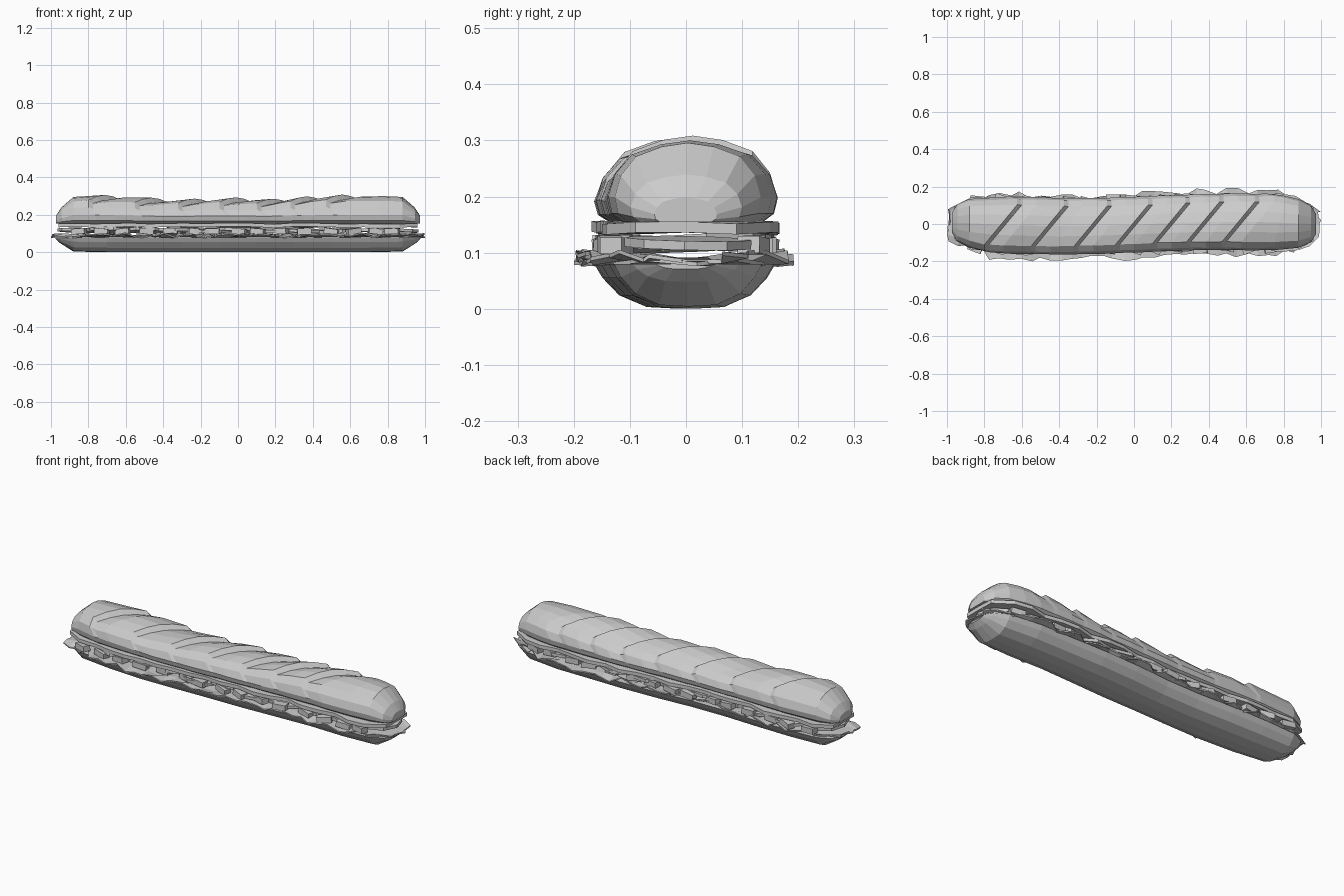
import bpy, bmesh, math, random
from mathutils import Matrix

if "Cube" in bpy.data.objects:
    bpy.data.objects.remove(bpy.data.objects["Cube"])

random.seed(4)


def finish(bm, name):
    bmesh.ops.recalc_face_normals(bm, faces=bm.faces)
    mesh = bpy.data.meshes.new(name)
    bm.to_mesh(mesh)
    bm.free()
    ob = bpy.data.objects.new(name, mesh)
    bpy.context.collection.objects.link(ob)
    return ob


def loft(rings, name):
    """Closed skin over equal-length rings of points, with end caps."""
    bm = bmesh.new()
    vs = [[bm.verts.new(p) for p in r] for r in rings]
    n = len(vs[0])
    for a, b in zip(vs, vs[1:]):
        for i in range(n):
            j = (i + 1) % n
            bm.faces.new((a[i], a[j], b[j], b[i]))
    bm.faces.new(vs[0])
    bm.faces.new(vs[-1])
    return finish(bm, name)


def sway(x):
    return 0.012 * math.sin(3.6 * x - 0.3)


def lerp(x, table):
    for (x0, v0), (x1, v1) in zip(table, table[1:]):
        if x <= x1:
            return v0 + (v1 - v0) * max(0, (x - x0) / (x1 - x0))
    return table[-1][1]


# bottom bread half: boat-shaped loft with a flat cut face
low = [(-0.155, 0.08), (-0.14, 0.055), (-0.11, 0.024), (-0.06, 0.003), (0, 0),
       (0.06, 0.003), (0.11, 0.024), (0.14, 0.055), (0.155, 0.08)]
stations = [(-0.975, 0.35, 0.12), (-0.95, 0.62, 0.4), (-0.88, 0.85, 0.95), (-0.7, 0.95, 1)]
stations += [(x, 0.96 + 0.03 * math.sin(x * 9), 1) for x in (-0.5, -0.3, -0.1, 0.1, 0.3, 0.5)]
stations += [(-x, w, h) for x, w, h in reversed(stations[:4])]
loft([[(x, y * w + sway(x), 0.08 - (0.08 - z) * h) for y, z in low]
      for x, w, h in stations], "bottom_bread")

# top bread half: domed loft with slanted scoring steps
top = [(-0.128, 0), (-0.148, 0.015), (-0.155, 0.045), (-0.142, 0.085), (-0.11, 0.12),
       (-0.055, 0.138), (0, 0.145), (0.055, 0.138), (0.11, 0.12), (0.142, 0.085),
       (0.155, 0.045), (0.148, 0.015), (0.128, 0)]
height = [(-0.88, 0.98), (-0.6, 0.95), (-0.35, 0.8), (0, 0.87), (0.2, 0.82),
          (0.5, 0.97), (0.88, 1.0)]
ends = [(0.972, 0.36, 0.3), (0.945, 0.64, 0.58), (0.88, 0.84, 0.97)]
cuts = [-0.7, -0.45, -0.22, 0.0, 0.2, 0.38, 0.57]
sections = [(-x, w, h, 0, 0) for x, w, h in ends]
for c in cuts:
    sections += [(c - 0.012, 0.97, lerp(c, height), 0.8, 0.012),
                 (c + 0.012, 0.96, lerp(c, height), 0.8, -0.014),
                 (c + 0.09, 0.98, lerp(c + 0.09, height), 0.8, 0)]
sections.append((0.78, 0.94, 1.0, 0.25, 0))
sections += [(x, w, h, 0, 0) for x, w, h in reversed(ends)]
rings = []
for x, w, h, shear, step in sections:
    ring = []
    for y, z in top:
        k = max(0, (z - 0.05) / 0.095)
        ring.append((x + shear * y * min(1, 0.4 + k), y * w + sway(x),
                     0.155 + z * h + step * k))
    rings.append(ring)
loft(rings, "top_bread")


# ruffled leaf: thin sheet with a jagged, rippling rim
def leaf(name, z0, ripple, half):
    rings, n = [], 36
    for i in range(n + 1):
        x = -0.99 + 1.98 * i / n
        w = half * min(1, 0.42 + 3.4 * math.sqrt((1 - abs(x)) * 0.25) * 0.5)
        if abs(x) < 0.8:
            w = half
        up = []
        for f in (-1, -0.75, 0, 0.75, 1):
            rim = abs(f) == 1
            y = f * w + (random.uniform(-0.022, 0.012) if rim else 0)
            z = z0 + random.uniform(-0.4, 1) * ripple * abs(f)
            dx = random.uniform(-0.01, 0.01)
            up.append((x + dx, y + sway(x), z))
        rings.append(up + [(a, b, c - 0.007) for a, b, c in reversed(up)])
    return loft(rings, name)


leaf("lettuce", 0.088, 0.02, 0.17)

# meat and tomato slices: overlapping, tilted low-sided discs
for i in range(11):
    bm = bmesh.new()
    x = -0.85 + 0.17 * i
    size = 0.115 if i in (0, 10) else 0.145 + random.uniform(-0.008, 0.012)
    bmesh.ops.create_cone(bm, cap_ends=True, segments=9, radius1=size,
                          radius2=size, depth=0.016)
    m = (Matrix.Translation((x, sway(x), 0.117)) @ Matrix.Rotation(random.uniform(-0.06, 0.06), 4, 'Y')
         @ Matrix.Rotation(random.uniform(-0.06, 0.06), 4, 'X')
         @ Matrix.Rotation(random.random() * 3, 4, 'Z'))
    bmesh.ops.transform(bm, matrix=m, verts=bm.verts)
    finish(bm, "filling_slice_%d" % (i + 1))

# small chunks poking out along both long sides
for side, label in ((-1, "front"), (1, "back")):
    for i in range(15):
        bm = bmesh.new()
        bmesh.ops.create_cube(bm, size=1)
        x = -0.84 + 0.12 * i + random.uniform(-0.02, 0.02)
        m = (Matrix.Translation((x, side * random.uniform(0.12, 0.138), 0.112))
             @ Matrix.Rotation(random.uniform(-0.4, 0.4), 4, 'Z')
             @ Matrix.Rotation(random.uniform(-0.15, 0.15), 4, 'Y')
             @ Matrix.Diagonal((0.075, 0.04, 0.03, 1)))
        bmesh.ops.transform(bm, matrix=m, verts=bm.verts)
        finish(bm, "chunk_%s_%d" % (label, i + 1))

# cheese: long slab with a slightly uneven edge
rings = []
for i in range(21):
    x = -0.96 + 0.096 * i
    w = 0.09 if i in (0, 20) else 0.145 + random.uniform(-0.012, 0.016)
    c = sway(x)
    d = random.uniform(-0.004, 0.004)
    rings.append([(x, c - w, 0.134 + d), (x, c, 0.136), (x, c + w, 0.134 - d),
                  (x, c + w, 0.153 - d), (x, c, 0.155), (x, c - w, 0.153 + d)])
loft(rings, "cheese")

# pointed lettuce tips showing at both ends
for s, label in ((-1, "left"), (1, "right")):
    bm = bmesh.new()
    pts = [(0.86, -0.13), (0.96, -0.07), (1.0, 0.02), (0.95, 0.09), (0.86, 0.14)]
    f = bm.faces.new([bm.verts.new((s * x, y * s, 0.083 + 0.008 * (i % 2)))
                      for i, (x, y) in enumerate(pts)])
    r = bmesh.ops.extrude_face_region(bm, geom=[f])
    for v in r["geom"]:
        if isinstance(v, bmesh.types.BMVert):
            v.co.z -= 0.007
    finish(bm, "lettuce_tip_" + label)
